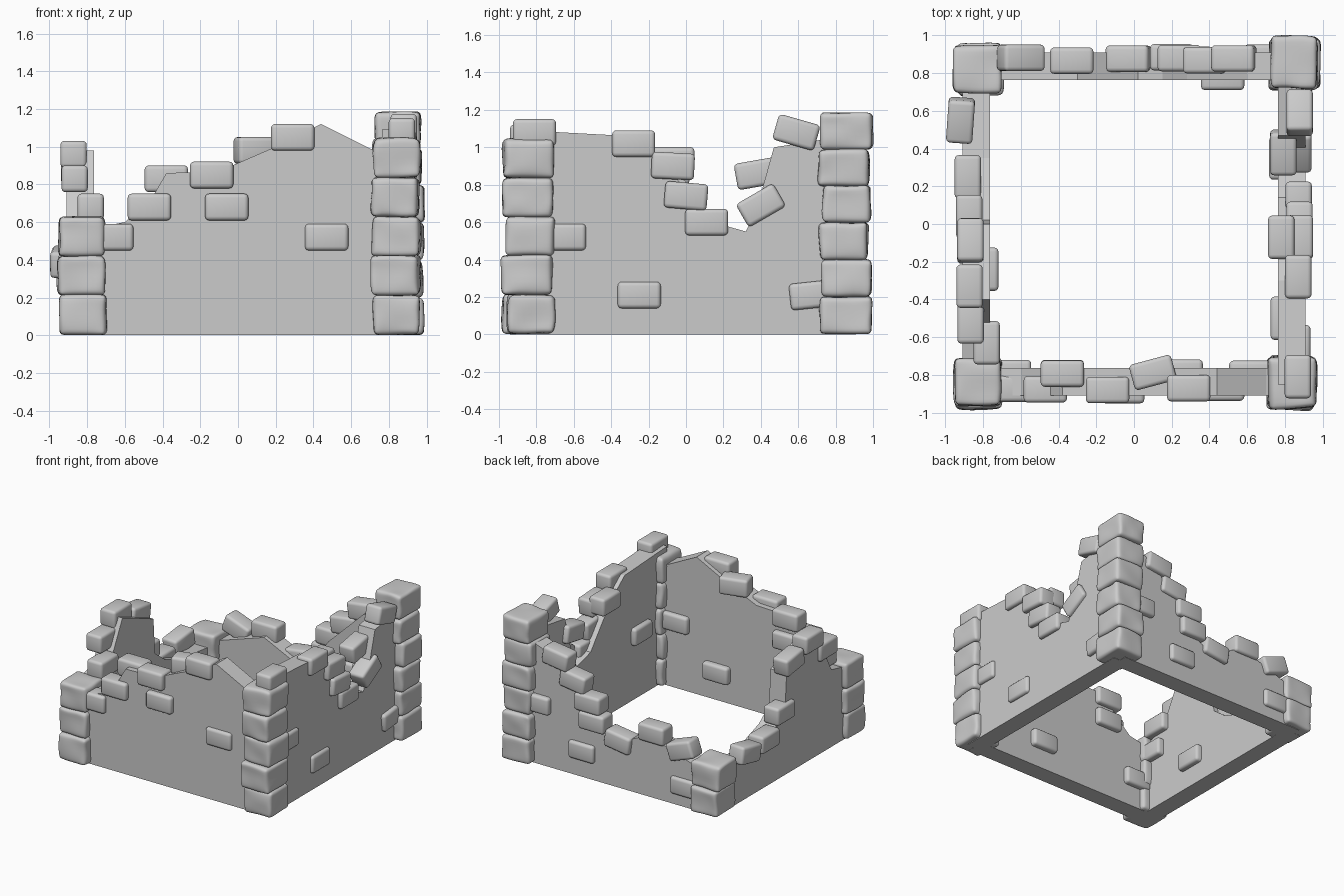
import bpy, bmesh, math, random
from mathutils import Vector

random.seed(7)
CM = 0.01
old = bpy.data.objects.get("Cube")
if old:
    bpy.data.objects.remove(old)

stone = bpy.data.materials.new("grey_stone")
stone.use_nodes = True
GREY = (0.6, 0.6, 0.6, 1)
stone.diffuse_color = GREY
stone.node_tree.nodes["Principled BSDF"].inputs["Base Color"].default_value = GREY


def add_object(name, bm, smooth):
    mesh = bpy.data.meshes.new(name)
    bmesh.ops.recalc_face_normals(bm, faces=bm.faces)
    bm.to_mesh(mesh)
    bm.free()
    mesh.materials.append(stone)
    for face in mesh.polygons:
        face.use_smooth = smooth
    obj = bpy.data.objects.new(name, mesh)
    bpy.context.collection.objects.link(obj)
    return obj


def round_edges(obj, width):
    mod = obj.modifiers.new("rounded", 'BEVEL')
    mod.width = width
    mod.segments = 3
    mod.limit_method = 'ANGLE'
    mod.angle_limit = math.radians(50)


def place(along, a, depth, z):
    """Point given by distance along a wall, depth across it and height."""
    return Vector((a, depth, z) if along == 'X' else (depth, a, z))


def wall(name, along, sign, crest):
    """Slab with a broken top edge, extruded through its thickness."""
    outline = [(-85, 0)] + crest + [(85, 0)]
    bm = bmesh.new()
    verts = [bm.verts.new(place(along, a * CM, sign * 0.765, z * CM)) for a, z in outline]
    face = bm.faces.new(verts)
    back = bmesh.ops.extrude_face_region(bm, geom=[face], use_keep_orig=True)["geom"]
    moved = [v for v in back if isinstance(v, bmesh.types.BMVert)]
    bmesh.ops.translate(bm, verts=moved, vec=place(along, 0, sign * 0.145, 0))
    add_object(name, bm, False)


def brick(name, along, depth, a, z, tilt=0, yaw=0):
    """Rounded brick lying along a wall; tilt is counted in the wall plane."""
    bm = bmesh.new()
    bmesh.ops.create_cube(bm, size=1)
    bmesh.ops.scale(bm, verts=bm.verts, vec=(0.23, 0.14, 0.142))
    obj = add_object(name, bm, True)
    obj.location = place(along, a * CM, depth, z * CM)
    turn = yaw if along == 'X' else yaw + 90
    obj.rotation_euler = (0, math.radians(-tilt), math.radians(turn))
    round_edges(obj, 0.022)


def brick_row(name, along, depth, spots):
    for spot in spots:
        brick(name, along, depth + random.uniform(-0.01, 0.01), *spot)


def corner_stack(name, x, y, courses):
    """Pile of lumpy hewn stones."""
    step = 0.208 if courses < 6 else 0.197
    for i in range(courses):
        bm = bmesh.new()
        bmesh.ops.create_cube(bm, size=1)
        bmesh.ops.subdivide_edges(bm, edges=bm.edges[:], cuts=2, use_grid_fill=True)
        size = (random.uniform(0.235, 0.265), random.uniform(0.245, 0.28), step + 0.006)
        bmesh.ops.scale(bm, verts=bm.verts, vec=size)
        for v in bm.verts:
            v.co += Vector([random.uniform(-0.009, 0.009) for _ in range(3)])
            v.co.z = max(v.co.z, -size[2] / 2)
        obj = add_object(name, bm, True)
        obj.location = (x + random.uniform(-0.012, 0.012),
                        y + random.uniform(-0.012, 0.012), i * step + size[2] / 2)
        obj.rotation_euler.z = random.uniform(-0.04, 0.04)
        round_edges(obj, 0.028)
        soften = obj.modifiers.new("soften", 'SUBSURF')
        soften.levels = soften.render_levels = 1


# Broken walls, sizes in hundredths
wall("front_wall", 'X', -1, [(-85, 55), (-60, 60), (-45, 74), (-38, 86), (-10, 87),
                             (20, 100), (44, 112), (70, 99), (85, 95)])
wall("back_wall", 'X', 1, [(-85, 32), (-30, 50), (2, 35), (15, 42), (28, 62), (60, 93), (85, 102)])
wall("left_wall", 'Y', -1, [(-85, 57), (-58, 63), (-40, 98), (0, 82), (2, 53),
                            (15, 43), (35, 36), (85, 30)])
wall("right_wall", 'Y', 1, [(-85, 109), (-30, 106), (-12, 92), (14, 60), (32, 55),
                            (38, 68), (47, 100), (85, 106)])

# Corner stones
corner_stack("front_left_corner", 0.83, -0.84, 5)
corner_stack("front_right_corner", -0.83, -0.845, 3)
corner_stack("back_left_corner", 0.85, 0.85, 6)
corner_stack("back_right_corner", -0.82, 0.83, 2)

# Bricks along the crests and in the outer faces: position, height, tilt
OUT, IN = 0.875, 0.79
brick_row("front_brick", 'X', -OUT, [(29, 105), (-14, 85), (-47, 68), (-6, 68), (-67, 52), (47, 52)])
brick_row("back_brick", 'X', OUT, [(53, 91, 8), (38, 76, 8), (24, 62), (20, 48), (-3, 38, 8),
                                   (-33, 52), (-60, 46, -20), (70, 50), (30, 21), (-62, 16)])
brick_row("left_brick", 'Y', -OUT, [(25, 37), (4, 52), (-9, 88, -8), (-33, 96), (-52, 83)])
brick_row("right_brick", 'Y', OUT, [(-81, 108), (-28, 102), (-7, 90, -3), (0, 74, -5), (11, 60),
                                    (59, 108, -16), (40, 69, 30), (-25, 21), (67, 21, 6), (-65, 52)])
brick("left_loose_brick", 'Y', -0.92, 55, 39, 10, -4)

# Bricks showing on the inner faces
brick_row("front_inner_brick", 'X', -IN, [(10, 98, 0, 15), (-38, 83), (-38, 65), (25, 23),
                                          (62, 54), (-66, 24)])
brick_row("back_inner_brick", 'X', IN, [(47, 45)])
brick_row("left_inner_brick", 'Y', -IN, [(-63, 68), (-24, 23), (-68, 48)])
brick_row("right_inner_brick", 'Y', IN, [(-7, 93), (38, 86, 10), (-50, 52), (35, 24)])
